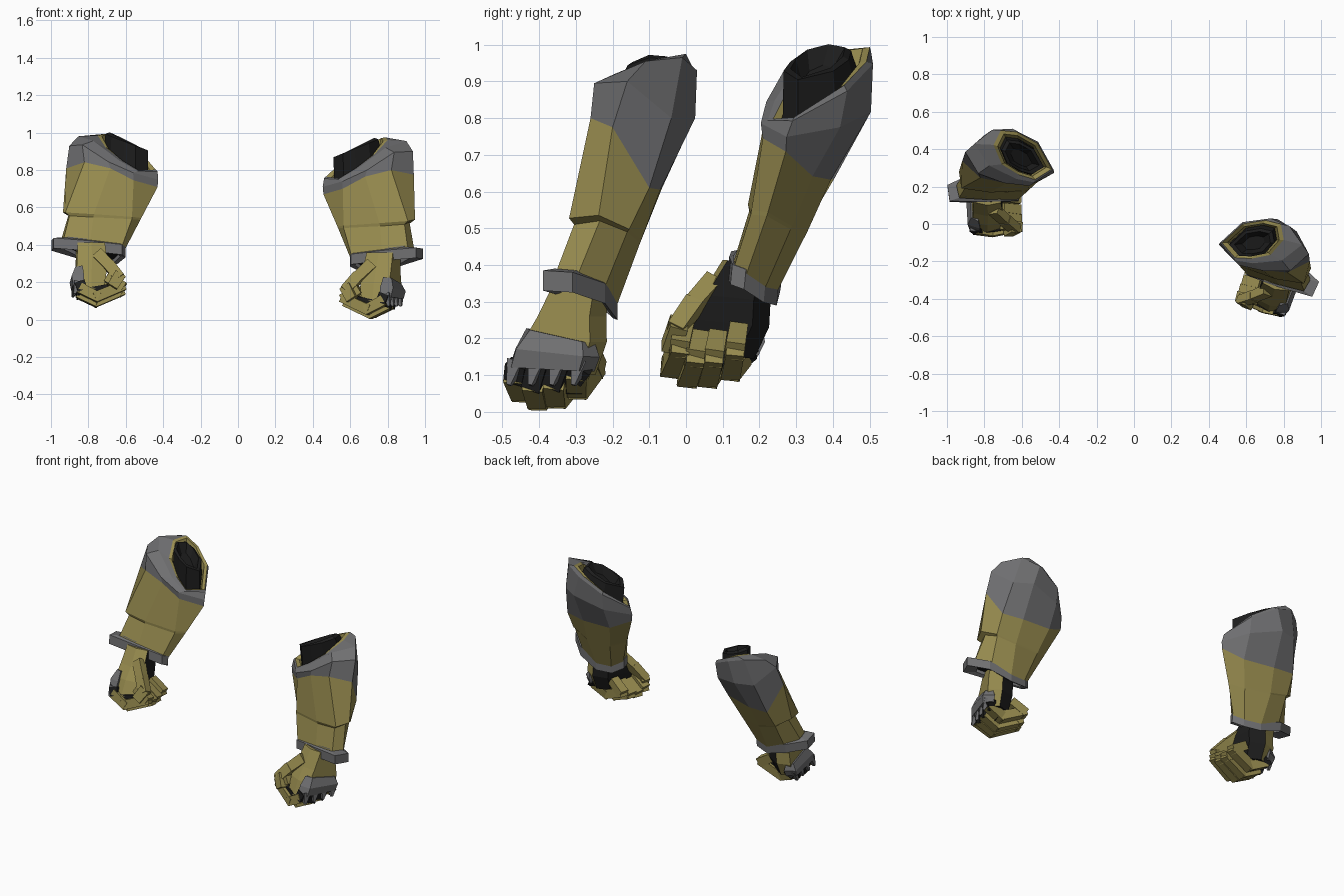
import bpy, bmesh, math
from mathutils import Vector, Matrix

if "Cube" in bpy.data.objects:
    bpy.data.objects.remove(bpy.data.objects["Cube"])


def material(name, rgb):
    m = bpy.data.materials.new(name)
    m.diffuse_color = (*rgb, 1)
    m.use_nodes = True
    m.node_tree.nodes["Principled BSDF"].inputs["Base Color"].default_value = m.diffuse_color
    return m


MATS = [material("old_gold", (0.31, 0.26, 0.078)),
        material("steel_grey", (0.16, 0.16, 0.165)),
        material("black_cloth", (0.012, 0.012, 0.012))]
GOLD, GREY, BLACK = 0, 1, 2

# second arm: mirrored, turned and shifted copy of the first
OTHER = (Matrix.Translation((-0.7125, 0.232, 0.542))
         @ Matrix.Rotation(math.radians(-5.5), 4, 'X')
         @ Matrix.Rotation(math.radians(-17), 4, 'Z')
         @ Matrix.Translation((0.72, 0.215, -0.5))
         @ Matrix.Scale(-1, 4, (1, 0, 0)))


def finish(name, bm, closed):
    """Store the part and its mirrored twin."""
    if closed:
        bmesh.ops.recalc_face_normals(bm, faces=bm.faces)
    me = bpy.data.meshes.new("right_" + name)
    bm.to_mesh(me)
    bm.free()
    for m in MATS:
        me.materials.append(m)
    twin = me.copy()
    twin.name = "left_" + name
    twin.transform(OTHER)
    twin.flip_normals()
    for data in (me, twin):
        bpy.context.collection.objects.link(bpy.data.objects.new(data.name, data))


def loft(name, rings, mat, caps=(False, False), rule=None):
    """Skin a stack of rings; rule(normal) may pick another material."""
    bm = bmesh.new()
    vs = [[bm.verts.new(p) for p in r] for r in rings]
    n = len(rings[0])
    for a, b in zip(vs, vs[1:]):
        for i in range(n):
            j = (i + 1) % n
            bm.faces.new((a[i], a[j], b[j], b[i]))
    if caps[0]:
        bm.faces.new(vs[0][::-1])
    if caps[1]:
        bm.faces.new(vs[-1])
    if all(caps):
        bmesh.ops.recalc_face_normals(bm, faces=bm.faces)
    bm.normal_update()
    for f in bm.faces:
        f.material_index = rule(f.normal) if rule else mat
    finish(name, bm, all(caps))


def scaled(ring, s, dz=0.0):
    """Ring scaled sideways about its middle, by one factor or one per point."""
    c = sum((Vector(p) for p in ring), Vector()) / len(ring)
    s = s if isinstance(s, list) else [s] * len(ring)
    return [(c.x + (p[0] - c.x) * k, c.y + (p[1] - c.y) * k, p[2] + dz)
            for p, k in zip(ring, s)]


def between(r, s, t):
    return [tuple(Vector(a).lerp(Vector(b), t)) for a, b in zip(r, s)]


# cross-sections, counter-clockwise from the inner front corner
wrist = [(.61, -.275, .33), (.77, -.325, .35), (.91, -.36, .365), (.945, -.30, .36),
         (.88, -.225, .33), (.76, -.19, .285), (.66, -.195, .29), (.605, -.235, .32)]
step = [(.565, -.225, .49), (.76, -.29, .50), (.89, -.305, .51), (.917, -.235, .52),
        (.89, -.16, .49), (.78, -.125, .46), (.62, -.125, .46), (.535, -.17, .49)]
seam = [(.56, -.21, .70), (.68, -.245, .765), (.82, -.26, .80), (.94, -.20, .775),
        (.90, -.10, .61), (.77, -.07, .605), (.58, -.065, .61), (.457, -.11, .67)]
bulge = [(.56, -.22, .74), (.69, -.25, .80), (.835, -.25, .895), (.935, -.16, .90),
         (.87, -.04, .80), (.77, .025, .80), (.58, .0, .75), (.453, -.11, .71)]
shoulder = [(.54, -.195, .75), (.635, -.21, .805), (.79, -.195, .92), (.90, -.11, .955),
            (.83, -.01, .965), (.73, .03, .93), (.58, .01, .85), (.46, -.10, .755)]
rim = [(.54, -.18, .755), (.63, -.185, .81), (.73, -.165, .885), (.80, -.085, .96),
       (.785, .0, .975), (.70, .02, .935), (.58, .0, .865), (.47, -.10, .765)]

# forearm with a raised step on its outer front half
raised = scaled(between(step, seam, .06), [1, 1.08, 1.16, 1.16, 1.04, 1, 1, 1])
loft("forearm", [wrist, step, raised, seam], GOLD)

# elbow guard, lining of its opening, and arm padding inside
loft("elbow_guard", [seam, bulge, shoulder, rim], GREY)
loft("opening_lining", [rim, scaled(rim, .84, -.005), scaled(rim, .74, -.08)], GOLD)
pad = [(x - .01, y - .015, .86 + (x - .5) * .40) for x, y, z in scaled(rim, .73)]
loft("arm_padding", [scaled(rim, .75, -.06), pad, scaled(pad, .8, .008),
                     scaled(pad, .5, -.05)], BLACK, (False, True))

# flared cuff band and dark wrist plug
flare = [1.04, 1.2, 1.3, 1.25, 1.12, 1.05, 1.04, 1.04]
loft("cuff_band", [scaled(wrist, .85, .03), scaled(wrist, .87, -.03),
                   scaled(wrist, flare, -.035), scaled(wrist, flare, .02),
                   scaled(wrist, .98, .025)], GREY)
loft("wrist_plug", [scaled(wrist, .86, -.01), scaled(wrist, .7, .02)], BLACK, (True, True))

# hand frame: outward, front, down
OUT, FRONT, DOWN = Vector((.94, -.34, 0)), Vector((-.34, -.94, 0)), Vector((-.02, -.25, -1))
HAND = Vector((.78, -.29, .32))


def hand(o, f, d):
    return HAND + OUT * o + FRONT * f + DOWN * d


def section(d, o0, o1, f0, f1):
    """Six-sided hand section, bevelled towards the palm at the back."""
    m = (o0 + o1) / 2
    return [hand(o0, f0 + .05, d), hand(m, f0, d), hand(o1, f0 + .02, d),
            hand(o1, f1 - .02, d), hand(m, f1, d), hand(o0, f1 - .01, d)]


def palm_rule(n):
    return BLACK if n.dot(OUT) < -.42 or n.z < -.7 else GOLD


loft("hand", [section(-.04, -.075, .07, -.08, .075), section(.06, -.09, .07, -.09, .10),
              section(.13, -.09, .07, -.11, .125), section(.22, -.08, .055, -.10, .135)],
     GOLD, (True, True), palm_rule)

# grey plate over the back of the hand, its upper edge rising to the front
loft("knuckle_plate", [[hand(o, f, d - slope * f) for o, f in
                        ((a, f0), (b, f0 + .025), (b, f1 - .025), (a, f1))]
                       for d, slope, a, b, f0, f1 in ((.115, .2, .04, .078, -.095, .115),
                                                      (.16, .1, .03, .095, -.115, .135),
                                                      (.205, .05, .03, .085, -.11, .14))],
     GREY, (True, True))


def bar(name, a, b, width, thick, taper, mat):
    """Tapered box between two points of the hand frame."""
    a, b = hand(*a), hand(*b)
    t = (b - a).normalized()
    n = t.cross(FRONT).normalized()
    w = n.cross(t)
    a, b = a - t * thick * .25, b + t * thick * .25
    rings = [[p + w * (sw * width * k) + n * (sn * thick * k)
              for sw, sn in ((-.5, -.5), (.5, -.5), (.5, .5), (-.5, .5))]
             for p, k in ((a, 1), (b, taper))]
    loft(name, rings, mat, (True, True))


# four fingers curled into a fist, closing together at the tips, with knuckle spikes
CURL = [(.045, .20), (.035, .245), (-.045, .285), (-.175, .228), (-.105, .185)]
CLOSE = [1, .95, .87, .8, .78]
for i, lift in enumerate((.03, .005, 0, .022)):
    f = -.075 + .062 * i
    row = [(o, .03 + (f - .03) * c + .11 * (1 - c), d - lift * (k > 0))
           for k, ((o, d), c) in enumerate(zip(CURL, CLOSE))]
    for k, (p, q) in enumerate(zip(row, row[1:])):
        bar(f"finger_{i + 1}_joint_{k + 1}", p, q, .057 if k < 2 else .053,
            .056, .93, BLACK if k == 0 else GOLD)
    bar(f"knuckle_spike_{i + 1}", (.062, f, .195), (.072, f, .237), .045, .045, .25, GREY)

# dark filling inside the fist
bar("fist_filling", (-.02, .03, .24), (-.11, .04, .22), .20, .06, .85, BLACK)

# thumb folded down along the front edge of the palm
THUMB = [(-.05, .085, .035), (-.11, .12, .10), (-.155, .14, .155), (-.13, .14, .20)]
for k, (p, q) in enumerate(zip(THUMB, THUMB[1:])):
    bar(f"thumb_joint_{k + 1}", p, q, .05, .062, .92, GOLD)
